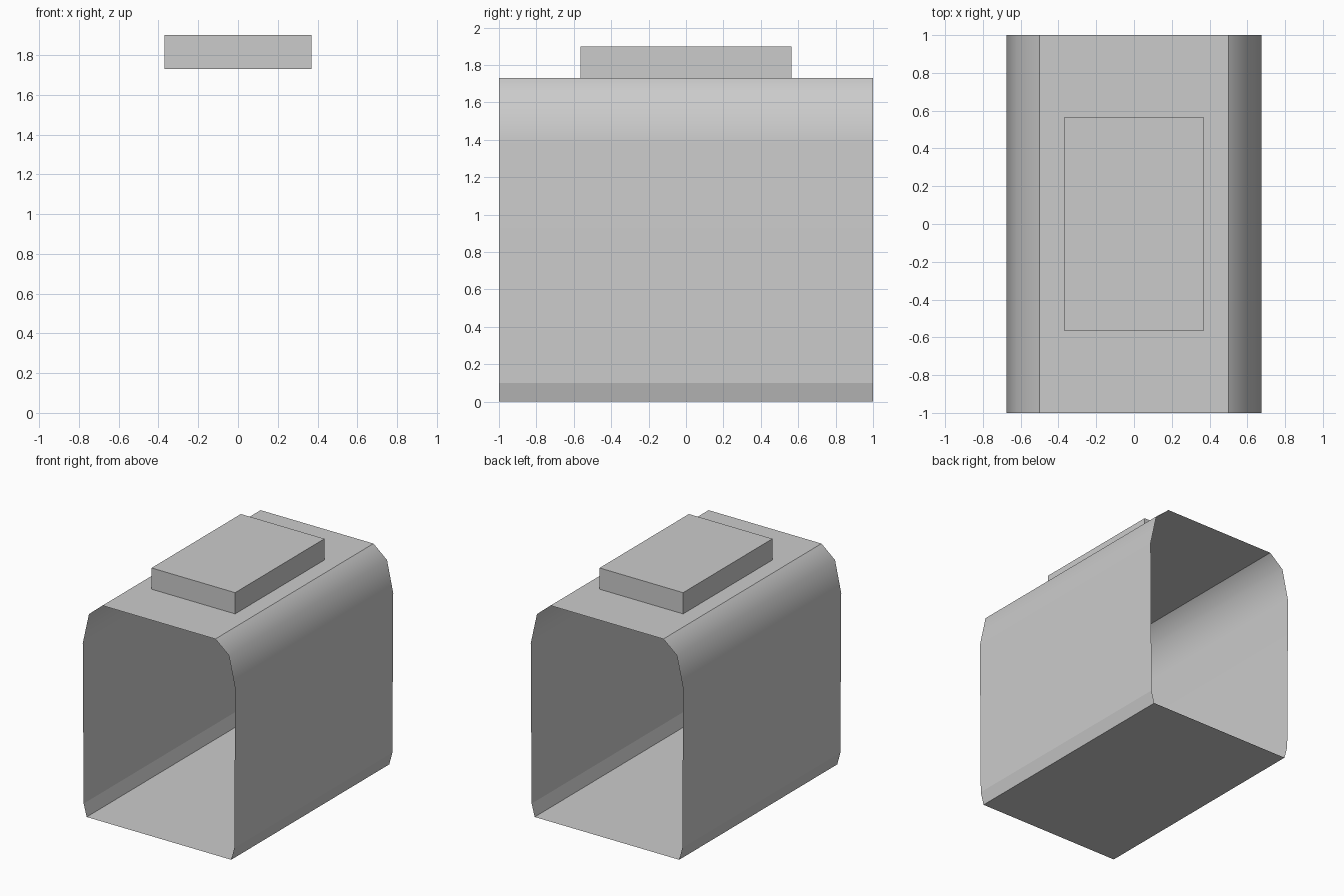
import bpy
import bmesh

if "Cube" in bpy.data.objects:
    bpy.data.objects.remove(bpy.data.objects["Cube"], do_unlink=True)

GREY = (0.6, 0.6, 0.6, 1.0)
grey = bpy.data.materials.new("plain_grey")
grey.use_nodes = True
grey.diffuse_color = GREY
grey.node_tree.nodes["Principled BSDF"].inputs["Base Color"].default_value = GREY


def make_object(name, bm):
    mesh = bpy.data.meshes.new(name)
    bm.to_mesh(mesh)
    bm.free()
    mesh.materials.append(grey)
    obj = bpy.data.objects.new(name, mesh)
    bpy.context.collection.objects.link(obj)
    return obj


# Open-ended shell: one side of the section, mirrored and swept along y
ROOF_Z, HALF_LENGTH = 1.73, 1.0
side = [(0.64, 0), (0.667, 0.1), (0.675, 1.38), (0.62, 1.63), (0.5, ROOF_Z)]
section = side + [(-x, z) for x, z in reversed(side)]
bm = bmesh.new()
front, back = ([bm.verts.new((x, y, z)) for x, z in section]
               for y in (-HALF_LENGTH, HALF_LENGTH))
for i in range(len(section)):
    j = (i + 1) % len(section)
    face = bm.faces.new((front[i], front[j], back[j], back[i]))
    face.smooth = True
bm.normal_update()
for face in bm.faces:
    centre = face.calc_center_median()
    if face.normal.dot((centre.x, 0, centre.z - ROOF_Z / 2)) < 0:
        face.normal_flip()

# Creases along the roof, floor and skirt; the shoulders stay rounded
for edge in bm.edges:
    a, b = edge.verts
    along = abs(a.co.z - b.co.z) < 0.001 and a.co.y != b.co.y
    if along and (a.co.z < 0.2 or a.co.z > ROOF_Z - 0.01):
        edge.smooth = False
shell = make_object("shell", bm)
weighted = shell.modifiers.new("even_shading", "WEIGHTED_NORMAL")
weighted.keep_sharp = True

# Flat block resting on the roof
bm = bmesh.new()
bmesh.ops.create_cube(bm, size=1)
bmesh.ops.scale(bm, verts=bm.verts, vec=(0.74, 1.13, 0.17))
bmesh.ops.translate(bm, verts=bm.verts, vec=(0, 0, ROOF_Z + 0.085))
bm.normal_update()
hidden = [f for f in bm.faces if f.normal.z < -0.9]
bmesh.ops.delete(bm, geom=hidden, context="FACES_ONLY")
make_object("roof_block", bm)
